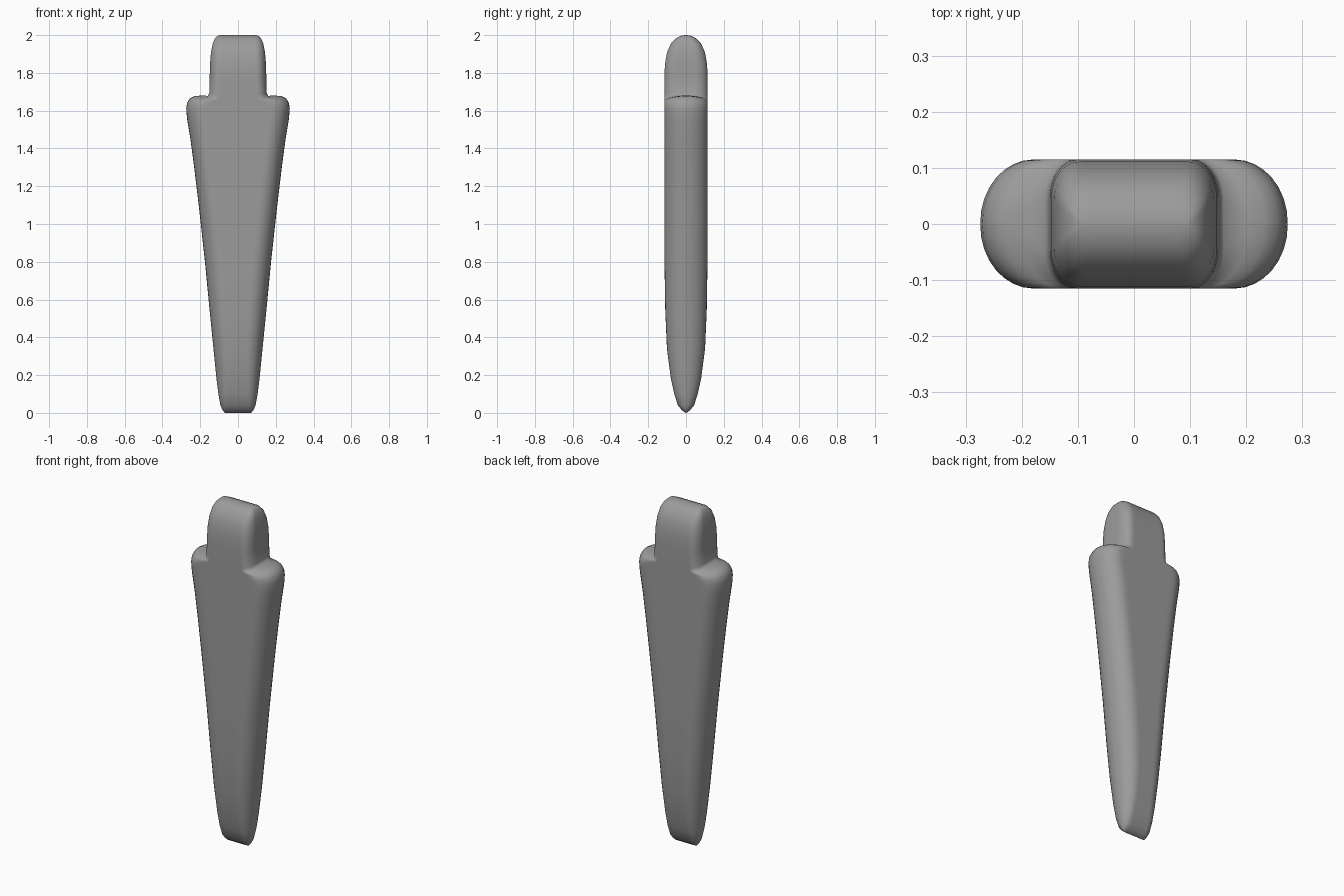
import bpy, bmesh, math

# Lofted sections: height, half width, half depth, corner radius in x, downward bow of the ring at front/back
SECTIONS = [
    (0.0, 0.07, 0.003, 0.02, 0),
    (0.015, 0.082, 0.022, 0.03, 0),
    (0.04, 0.093, 0.043, 0.04, 0),
    (0.10, 0.104, 0.062, 0.05, 0),
    (0.18, 0.114, 0.080, 0.065, 0),
    (0.34, 0.130, 0.101, 0.08, 0),
    (0.55, 0.151, 0.110, 0.09, 0),
    (0.80, 0.175, 0.114, 0.095, 0),
    (1.10, 0.208, 0.115, 0.095, 0),
    (1.30, 0.232, 0.115, 0.095, 0),
    (1.45, 0.252, 0.115, 0.095, 0),
    (1.56, 0.270, 0.115, 0.095, 0),
    (1.61, 0.274, 0.115, 0.095, 0.005),
    (1.64, 0.270, 0.115, 0.095, 0.01),
    (1.665, 0.255, 0.115, 0.095, 0.015),
    (1.677, 0.232, 0.115, 0.09, 0.02),
    (1.68, 0.20, 0.115, 0.075, 0.02),
    (1.682, 0.160, 0.115, 0.05, 0.02),
    (1.695, 0.152, 0.115, 0.05, 0.01),
    (1.78, 0.150, 0.115, 0.05, 0),
    (1.85, 0.148, 0.111, 0.05, 0),
    (1.91, 0.143, 0.100, 0.05, 0),
    (1.955, 0.134, 0.080, 0.045, 0),
    (1.983, 0.122, 0.054, 0.04, 0),
    (1.996, 0.108, 0.028, 0.03, 0),
    (2.0, 0.095, 0.006, 0.02, 0),
]
STEPS = 8


def ring(bm, z, w, d, rx, drop):
    # Rounded rectangle; the body ends are fully round, the top block has tighter corners
    ry = d * (0.6 if z > 1.681 else 0.85 if z > 1.679 else 0.98)
    flat = w - rx
    pts = []
    for q, sx, sy in ((0, 1, 1), (1, -1, 1), (2, -1, -1), (3, 1, -1)):
        for i in range(STEPS + 1):
            a = (q + i / STEPS) * math.pi / 2
            pts.append((sx * flat + rx * math.cos(a), sy * (d - ry) + ry * math.sin(a)))
        if q in (0, 2):  # extra columns keep the front and back flat
            pts += [(k * sx * flat, sy * d) for k in (0.85, -0.85)]
    return [bm.verts.new((x, y, z - drop * (y / 0.115) ** 2)) for x, y in pts]


# Body with shoulders and top block in one skin
bm = bmesh.new()
rings = [ring(bm, *s) for s in SECTIONS]
for lower, upper in zip(rings, rings[1:]):
    n = len(lower)
    for i in range(n):
        j = (i + 1) % n
        bm.faces.new((lower[i], lower[j], upper[j], upper[i]))
bm.faces.new(rings[0][::-1])
bm.faces.new(rings[-1])
bmesh.ops.recalc_face_normals(bm, faces=bm.faces)
mesh = bpy.data.meshes.new("tapered_body")
bm.to_mesh(mesh)
bm.free()
body = bpy.data.objects.new("tapered_body", mesh)
bpy.context.collection.objects.link(body)

# Dark grey
grey = bpy.data.materials.new("dark_grey")
grey.diffuse_color = (0.33, 0.33, 0.33, 1)
mesh.materials.append(grey)

# Smooth shading, keeping the shoulder crease
bpy.context.view_layer.objects.active = body
body.select_set(True)
bpy.ops.object.shade_smooth_by_angle(angle=math.radians(60))
